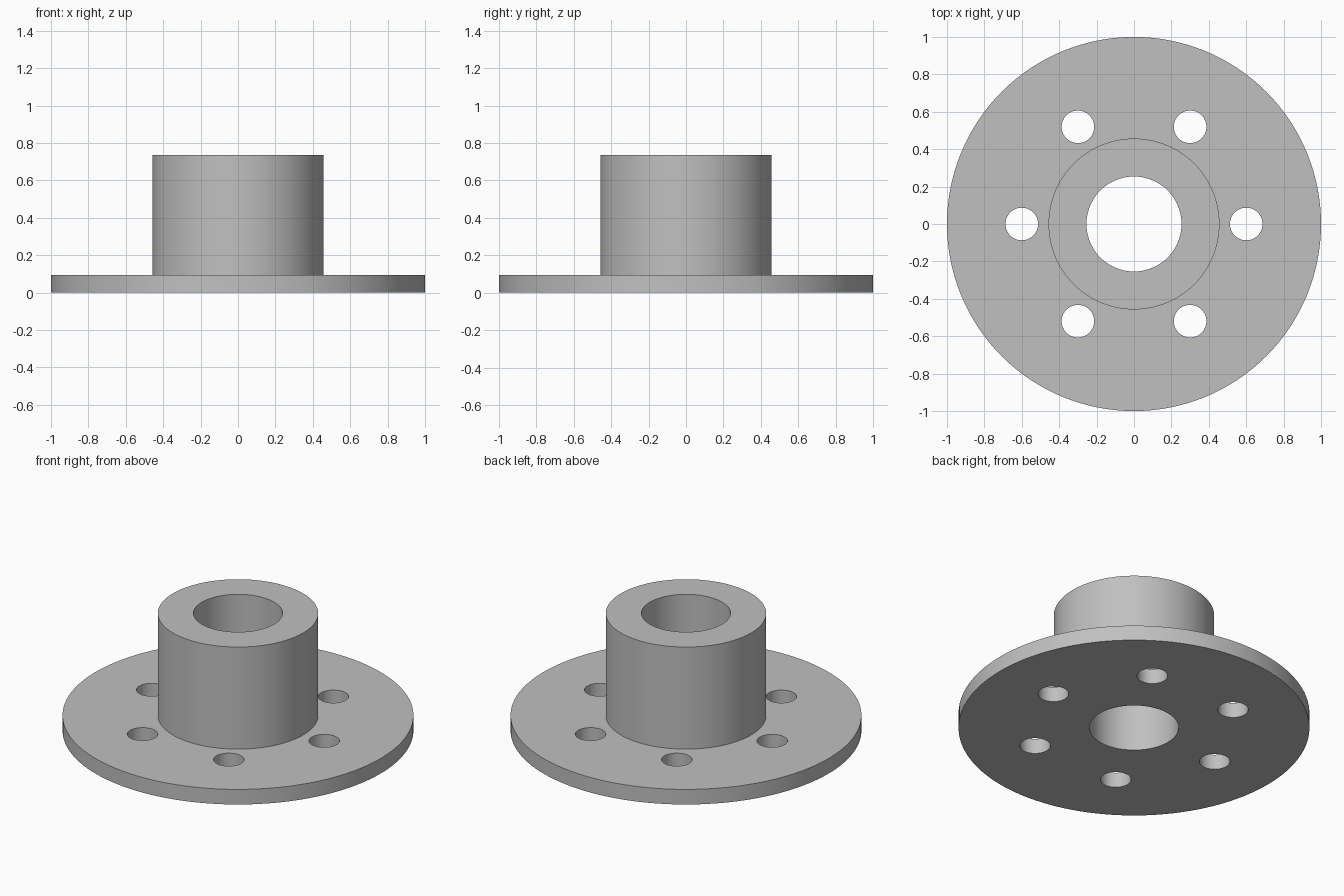
import bpy
import bmesh
import math
from mathutils import Matrix, Vector

cube = bpy.data.objects.get("Cube")
if cube:
    bpy.data.objects.remove(cube, do_unlink=True)

SEGMENTS = 128
PLATE_TOP, HUB_TOP = 0.095, 0.737
PLATE_R, HUB_R, BORE_R = 1.0, 0.457, 0.254
HOLE_R, HOLE_CIRCLE, HOLES = 0.087, 0.6, 6

grey = bpy.data.materials.new("plain_grey")
grey.use_nodes = True
colour = (0.53, 0.53, 0.53, 1)
grey.diffuse_color = colour
grey.node_tree.nodes["Principled BSDF"].inputs["Base Color"].default_value = colour


def add_object(name, bm):
    bmesh.ops.recalc_face_normals(bm, faces=bm.faces)
    mesh = bpy.data.meshes.new(name)
    bm.to_mesh(mesh)
    bm.free()
    mesh.materials.append(grey)
    obj = bpy.data.objects.new(name, mesh)
    bpy.context.collection.objects.link(obj)
    return obj


# Flange plate, hub and bore turned from one closed profile
profile = [(BORE_R, 0), (PLATE_R, 0), (PLATE_R, PLATE_TOP),
           (HUB_R, PLATE_TOP), (HUB_R, HUB_TOP), (BORE_R, HUB_TOP)]
bm = bmesh.new()
verts = [bm.verts.new((r, 0, z)) for r, z in profile]
edges = [bm.edges.new((a, b)) for a, b in zip(verts, verts[1:] + verts[:1])]
bmesh.ops.spin(bm, geom=verts + edges, cent=(0, 0, 0), axis=(0, 0, 1),
               angle=math.tau, steps=SEGMENTS, use_merge=False)
bmesh.ops.remove_doubles(bm, verts=bm.verts, dist=0.0001)
flange = add_object("flanged_hub", bm)

# Ring of bolt hole cutters
bm = bmesh.new()
for i in range(HOLES):
    spot = Matrix.Rotation(math.tau * i / HOLES, 3, "Z") @ Vector((HOLE_CIRCLE, 0, PLATE_TOP / 2))
    bmesh.ops.create_cone(bm, cap_ends=True, segments=48, radius1=HOLE_R, radius2=HOLE_R,
                          depth=PLATE_TOP * 3, matrix=Matrix.Translation(spot))
cutter = add_object("bolt_hole_cutter", bm)
cutter.hide_render = True

# Drill the bolt holes
drill = flange.modifiers.new("bolt_holes", "BOOLEAN")
drill.operation = "DIFFERENCE"
drill.solver = "EXACT"
drill.object = cutter
bpy.ops.object.select_all(action="DESELECT")
flange.select_set(True)
bpy.context.view_layer.objects.active = flange
bpy.ops.object.modifier_apply(modifier=drill.name)
bpy.data.objects.remove(cutter, do_unlink=True)
bpy.ops.object.shade_smooth_by_angle(angle=math.radians(30))
